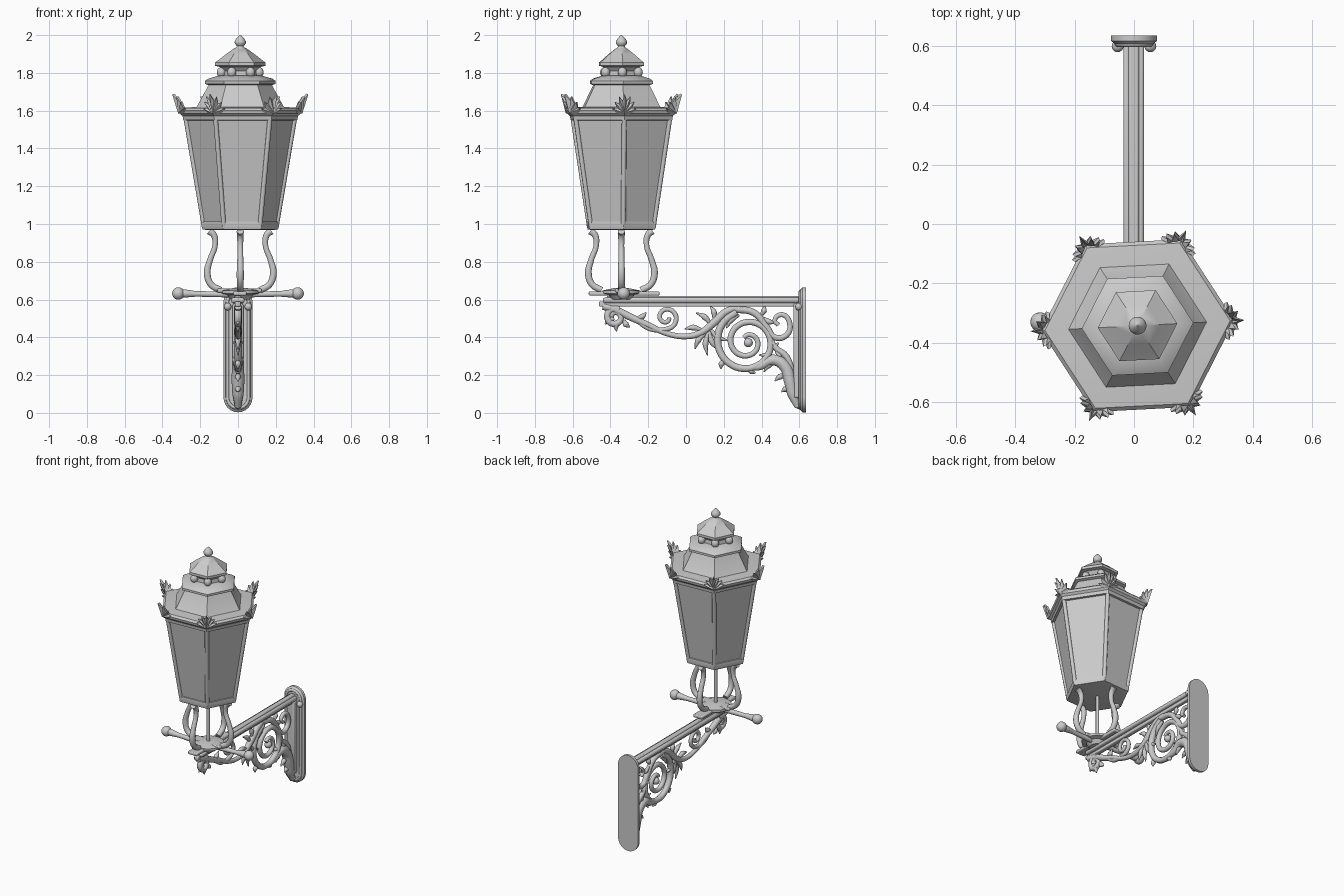
import bpy, bmesh, math
from math import sin, cos, pi, radians
from mathutils import Vector

if "Cube" in bpy.data.objects:
    bpy.data.objects.remove(bpy.data.objects["Cube"])

CX, CY, ROT = 0.012, -0.342, radians(3)   # lantern axis and slight twist


def finish(obj, angle=35):
    bpy.ops.object.select_all(action='DESELECT')
    obj.select_set(True)
    bpy.context.view_layer.objects.active = obj
    if obj.type == 'CURVE':
        bpy.ops.object.convert(target='MESH')
    bpy.ops.object.shade_smooth_by_angle(angle=radians(angle))
    return bpy.context.object


def from_bmesh(name, bm):
    bmesh.ops.recalc_face_normals(bm, faces=bm.faces)
    me = bpy.data.meshes.new(name)
    bm.to_mesh(me)
    bm.free()
    obj = bpy.data.objects.new(name, me)
    bpy.context.collection.objects.link(obj)
    return obj


def loft(name, loops):
    """Skin a list of equal point loops and cap both ends."""
    bm = bmesh.new()
    rings = [[bm.verts.new(p) for p in lp] for lp in loops]
    n = len(rings[0])
    for a, b in zip(rings, rings[1:]):
        for i in range(n):
            bm.faces.new((a[i], a[(i + 1) % n], b[(i + 1) % n], b[i]))
    bm.faces.new(rings[0])
    bm.faces.new(rings[-1])
    return finish(from_bmesh(name, bm))


def ring(r, z, n=6):
    return [Vector((CX + r * cos(ROT + 2 * pi * i / n), CY + r * sin(ROT + 2 * pi * i / n), z)) for i in range(n)]


def stack(name, profile, n=6):
    return loft(name, [ring(r, z, n) for r, z in profile])


def tubes(name, paths, smooth=True, res=3, cyclic=False):
    """paths: list of (points, radii); radii is one number or one per point."""
    cu = bpy.data.curves.new(name, 'CURVE')
    cu.dimensions = '3D'
    cu.bevel_depth, cu.bevel_resolution, cu.resolution_u = 1.0, res, 5
    cu.use_fill_caps = True
    for pts, rad in paths:
        sp = cu.splines.new('BEZIER' if smooth else 'POLY')
        P = sp.bezier_points if smooth else sp.points
        P.add(len(pts) - 1)
        for i, p in enumerate(pts):
            P[i].co = p if smooth else (*p, 1)
            P[i].radius = rad[i] if isinstance(rad, (list, tuple)) else rad
            if smooth:
                P[i].handle_left_type = P[i].handle_right_type = 'AUTO'
        sp.use_cyclic_u = cyclic
    obj = bpy.data.objects.new(name, cu)
    bpy.context.collection.objects.link(obj)
    return finish(obj, 50)


def box(name, x, y, z, bevel=0.006):
    bpy.ops.mesh.primitive_cube_add(size=1, location=[sum(v) / 2 for v in (x, y, z)])
    obj = bpy.context.object
    obj.name = name
    obj.scale = [v[1] - v[0] for v in (x, y, z)]
    bpy.ops.object.transform_apply(location=False, rotation=False)
    m = obj.modifiers.new('bevel', 'BEVEL')
    m.width, m.segments = bevel, 2
    return finish(obj)


def ball(name, loc, r, scale=(1, 1, 1)):
    bpy.ops.mesh.primitive_uv_sphere_add(segments=16, ring_count=10, radius=r, location=loc)
    obj = bpy.context.object
    obj.name = name
    obj.scale = scale
    return finish(obj)


# Lantern body: glass, rails, roof, cap
stack('glass', [(0.193, 0.985), (0.288, 1.57)])
stack('bottom_rail', [(0.175, 0.967), (0.2, 0.972), (0.206, 0.99), (0.204, 1.012), (0.19, 1.016)])
stack('top_rail', [(0.28, 1.548), (0.302, 1.55), (0.306, 1.572), (0.322, 1.585), (0.326, 1.602), (0.312, 1.614), (0.232, 1.62)])
tubes('corner_bars', [([a, b], 0.013) for a, b in zip(ring(0.19, 0.98), ring(0.29, 1.57))], smooth=False, res=2)
stack('roof', [(0.24, 1.612), (0.228, 1.625), (0.168, 1.735), (0.188, 1.742), (0.188, 1.757), (0.168, 1.77), (0.115, 1.785)])
stack('vent_neck', [(0.095, 1.78), (0.09, 1.81), (0.115, 1.838)])
for p in ring(0.1, 1.803):
    ball('vent_scroll', p, 0.024, (1, 1, 1.15))
stack('cap', [(0.11, 1.832), (0.134, 1.838), (0.134, 1.855), (0.118, 1.866), (0.075, 1.9), (0.035, 1.928), (0.02, 1.935)])
stack('finial', [(0.034, 1.925), (0.02, 1.936), (0.018, 1.942), (0.029, 1.955), (0.03, 1.966), (0.022, 1.98), (0.01, 1.993), (0.003, 2.0)], 20)

# Palmette leaves folded around the six roof corners
corners = ring(1, 0)
axis = Vector((CX, CY, 0))
bm = bmesh.new()
for k in range(6):
    out = corners[k] - axis
    sides = {s: (corners[(k + s) % 6] - corners[k]).normalized() for s in (-1, 1)}

    def place(u, v, bulge):
        p = axis + out * (0.318 + 0.25 * v + bulge) + Vector((0, 0, 1.588 + v))
        return p + sides[1 if u > 0 else -1] * abs(u)
    pts = []
    for j in range(-7, 8):
        a = radians(j * 12.5)
        tip = j % 2 == 0
        r = (0.1 if tip else 0.068) - 0.0022 * abs(j)
        pts.append(bm.verts.new(place(r * sin(a) * 0.85, r * cos(a), 0.012 if tip else -0.004)))
    base = bm.verts.new(place(0, 0.0, 0.006))
    for a, b in zip(pts, pts[1:]):
        bm.faces.new((base, a, b))
leaves = from_bmesh('corner_leaves', bm)
m = leaves.modifiers.new('thickness', 'SOLIDIFY')
m.thickness, m.offset = 0.012, 0

# Four S-shaped legs and the centre rod
legs = []
for i in range(4):
    d = Vector((cos(i * pi / 2), sin(i * pi / 2), 0))
    prof = [(0.165, 0.962), (0.142, 0.945), (0.133, 0.89), (0.16, 0.81), (0.175, 0.74), (0.155, 0.68), (0.105, 0.65)]
    legs.append(([axis + d * r + Vector((0, 0, z)) for r, z in prof], [0.019, 0.018, 0.015, 0.016, 0.019, 0.018, 0.018]))
tubes('legs', legs)
tubes('centre_rod', [([(CX, CY, 0.62), (CX, CY, 0.99)], 0.011)], smooth=False)

# Base: cross pieces, hub and ladder bar with knobs
stack('hub', [(0.05, 0.6), (0.07, 0.625), (0.1, 0.632), (0.1, 0.648), (0.04, 0.66)], 20)
box('cross_piece_long', (-0.025, 0.045), (-0.515, -0.14), (0.622, 0.643))
box('cross_piece_wide', (-0.11, 0.125), (-0.375, -0.31), (0.638, 0.658))
tubes('ladder_bar', [([(-0.345, -0.33, 0.632), (-0.285, -0.33, 0.632), (-0.22, -0.332, 0.63), (0, -0.335, 0.628),
                      (0.22, -0.332, 0.63), (0.285, -0.33, 0.632), (0.345, -0.33, 0.632)],
                     [0.012, 0.023, 0.015, 0.018, 0.015, 0.023, 0.012])])
for s in (-1, 1):
    ball('ladder_knob', (s * 0.316, -0.33, 0.632), 0.033)

# Arm
box('arm', (-0.036, 0.034), (-0.44, 0.605), (0.582, 0.61), 0.01)
box('arm_ridge', (-0.018, 0.016), (-0.42, 0.605), (0.6, 0.619), 0.006)
box('arm_rib', (-0.016, 0.014), (-0.46, 0.605), (0.562, 0.59))


# Wall plate: rounded-end slab with raised rim, rail and bolts
def stadium(w, y, inset):
    pts = []
    for s, c in ((1, 0.585), (-1, 0.083)):
        for i in range(13):
            a = pi * i / 12 + (0 if s == 1 else pi)
            pts.append((w * cos(a), y, c + (0.08 - inset) * sin(a)))
    return pts


loft('wall_plate', [stadium(0.077, 0.634, 0), stadium(0.077, 0.616, 0), stadium(0.062, 0.604, 0.014)])
tubes('plate_rim', [(stadium(0.056, 0.605, 0.022), 0.009)], smooth=False, res=2, cyclic=True)
box('plate_rail', (-0.028, 0.028), (0.57, 0.61), (0.08, 0.58), 0.008)
for x, z in ((-0.055, 0.562), (0.055, 0.562), (0, 0.04)):
    ball('bolt', (x, 0.598, z), 0.02)


# Scrollwork in the x = 0 plane, given as (y, z)
def flat(*yz):
    return [(0, y, z) for y, z in yz]


def spiral(y, z, r0, r1, a0, turn, n):
    return [(0, y + (r0 + (r1 - r0) * t) * cos(radians(a0 + turn * t)), z + (r0 + (r1 - r0) * t) * sin(radians(a0 + turn * t)))
            for t in [i / n for i in range(n + 1)]]


def taper(n, a, b):
    return [a + (b - a) * i / (n - 1) for i in range(n)]


tubes('scrollwork', [
    (flat((-0.44, 0.565), (-0.37, 0.545), (-0.3, 0.51), (-0.2, 0.465), (-0.1, 0.42), (0, 0.405), (0.08, 0.425), (0.15, 0.48), (0.22, 0.54), (0.3, 0.56)),
     [0.02, 0.02, 0.02, 0.017, 0.015, 0.016, 0.018, 0.022, 0.02, 0.014]),
    (spiral(-0.375, 0.507, 0.048, 0.02, 60, 480, 14), taper(15, 0.02, 0.014)),
    (flat((-0.26, 0.49), (-0.19, 0.445), (-0.13, 0.44)) + spiral(-0.105, 0.505, 0.062, 0.015, 270, 450, 12), taper(16, 0.014, 0.012)),
    (spiral(0.325, 0.375, 0.17, 0.03, 110, 740, 24), taper(25, 0.021, 0.013)),
    (flat((0.26, 0.55), (0.36, 0.53), (0.43, 0.45), (0.47, 0.4), (0.53, 0.41), (0.55, 0.47), (0.51, 0.52), (0.47, 0.49), (0.49, 0.465)),
     taper(9, 0.02, 0.012)),
    (flat((0.32, 0.235), (0.39, 0.245), (0.46, 0.28), (0.52, 0.25), (0.55, 0.17), (0.565, 0.1), (0.592, 0.03)),
     [0.012, 0.02, 0.03, 0.032, 0.034, 0.03, 0.016]),
    (flat((0.44, 0.42), (0.47, 0.35), (0.53, 0.3), (0.57, 0.2)), [0.012, 0.016, 0.018, 0.014]),
])
ball('scroll_rosette', (0, 0.33, 0.372), 0.024)

# Small acanthus leaves: root (y, z), direction in degrees, length
sprigs = [(0.12, 0.44, 285, 0.13), (0.12, 0.43, 255, 0.13), (0.1, 0.42, 225, 0.1), (0.13, 0.44, 315, 0.11),
          (0.13, 0.47, 130, 0.1), (0.15, 0.5, 95, 0.07), (0.08, 0.44, 165, 0.09), (0.28, 0.52, 215, 0.1),
          (0.4, 0.52, 60, 0.05), (0.41, 0.5, 330, 0.07), (0.2, 0.28, 240, 0.05), (0.33, 0.24, 310, 0.05),
          (0.47, 0.28, 150, 0.09), (0.47, 0.27, 210, 0.08), (0.5, 0.26, 100, 0.1), (0.53, 0.2, 195, 0.07),
          (0.55, 0.13, 190, 0.05), (-0.38, 0.5, 200, 0.06), (-0.36, 0.49, 250, 0.06), (-0.33, 0.49, 300, 0.05),
          (-0.26, 0.5, 20, 0.06), (0.44, 0.34, 20, 0.06)]
paths = []
for y, z, a, l in sprigs:
    a0, a1 = radians(a), radians(a + 25)
    mid = (y + l * 0.5 * cos(a0), z + l * 0.5 * sin(a0))
    paths.append((flat((y, z), mid, (mid[0] + l * 0.5 * cos(a1), mid[1] + l * 0.5 * sin(a1))), [0.009, 0.016, 0.003]))
tubes('acanthus_leaves', paths, res=2)
